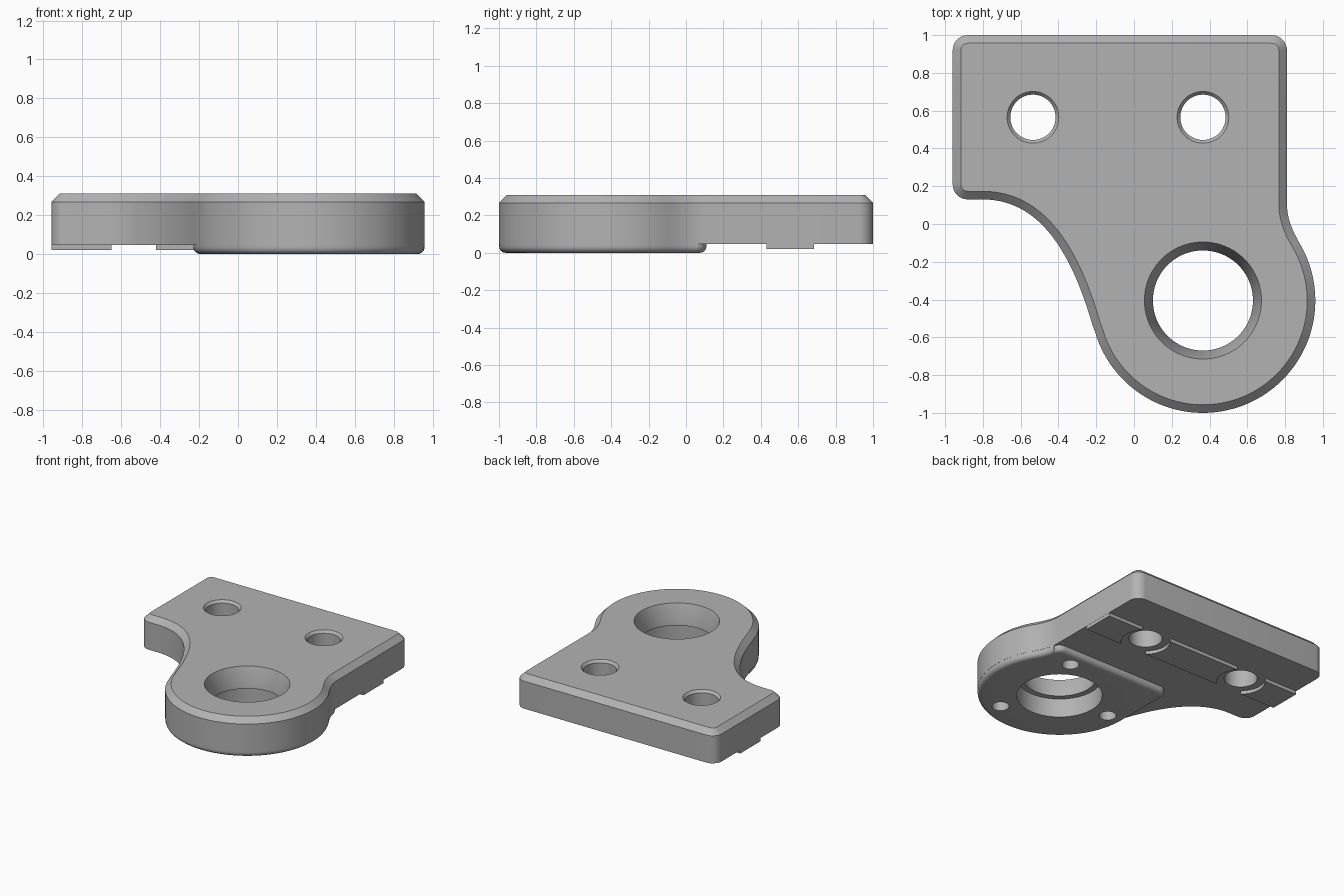
import bpy, bmesh, math
from mathutils import Vector

if "Cube" in bpy.data.objects:
    bpy.data.objects.remove(bpy.data.objects["Cube"])

grey = bpy.data.materials.new("plain_grey")
grey.diffuse_color = (0.45, 0.45, 0.45, 1)
grey.use_nodes = True
grey.node_tree.nodes["Principled BSDF"].inputs["Base Color"].default_value = grey.diffuse_color
BOSS = (0.365, -0.405)
BOSS_R = 0.595


def arc(cx, cy, r, a0, a1, n):
    return [(cx + r * math.cos(math.radians(a0 + (a1 - a0) * i / n)),
             cy + r * math.sin(math.radians(a0 + (a1 - a0) * i / n))) for i in range(n + 1)]


def bezier(a, b, c, d, n):
    a, b, c, d = map(Vector, (a, b, c, d))
    pts = []
    for i in range(n + 1):
        t = i / n
        s = 1 - t
        pts.append(tuple(a * s**3 + b * 3 * s * s * t + c * 3 * s * t * t + d * t**3))
    return pts


def inset(pts, d):
    """Move a counter-clockwise outline inward by d."""
    pts = [Vector(p) for p in pts]
    out = []
    for i, p in enumerate(pts):
        e0 = (p - pts[i - 1]).normalized()
        e1 = (pts[(i + 1) % len(pts)] - p).normalized()
        n0, n1 = Vector((-e0.y, e0.x)), Vector((-e1.y, e1.x))
        m = (n0 + n1).normalized()
        out.append(p + m * d / max(0.4, m.dot(n0)))
    return out


def make(name, rings):
    """Skin a stack of equal-length 3D rings and cap both ends."""
    bm = bmesh.new()
    rows = [[bm.verts.new(p) for p in ring] for ring in rings]
    n = len(rows[0])
    for lo, hi in zip(rows, rows[1:]):
        for i in range(n):
            j = (i + 1) % n
            bm.faces.new((lo[i], lo[j], hi[j], hi[i]))
    bm.faces.new(rows[0][::-1])
    bm.faces.new(rows[-1])
    bmesh.ops.recalc_face_normals(bm, faces=bm.faces)
    me = bpy.data.meshes.new(name)
    bm.to_mesh(me)
    bm.free()
    me.materials.append(grey)
    ob = bpy.data.objects.new(name, me)
    bpy.context.collection.objects.link(ob)
    return ob


def prism(name, pts, steps):
    """Extrude an outline through (inset, z) steps."""
    return make(name, [[(x, y, z) for x, y in (inset(pts, d) if d else pts)] for d, z in steps])


def turned(name, c, profile, n=64):
    """Revolve a (radius, z) profile about a vertical axis at c."""
    return make(name, [[(x, y, z) for x, y in arc(c[0], c[1], r, 0, 360, n)[:-1]] for r, z in profile])


def combine(ob, other, op):
    mod = ob.modifiers.new(op, 'BOOLEAN')
    mod.operation, mod.solver, mod.object = op, 'EXACT', other
    bpy.context.view_layer.objects.active = ob
    bpy.ops.object.modifier_apply(modifier=mod.name)
    bpy.data.objects.remove(other)


# Plate: square flange flowing into the round boss, chamfered on top
a_left = math.degrees(math.atan2(-0.165, -0.575)) + 360
a_right = math.degrees(math.atan2(0.305, 0.511))
right_flow = bezier((0.876, -0.1), (0.84, -0.04), (0.81, 0.03), (0.81, 0.1), 12)
outline = (arc(*BOSS, BOSS_R, a_left, a_right + 360, 72)[:-1] + right_flow
           + arc(0.73, 0.92, 0.08, 0, 90, 8) + arc(-0.88, 0.92, 0.08, 90, 180, 8)
           + arc(-0.88, 0.21, 0.08, 180, 270, 8)
           + bezier((-0.8, 0.13), (-0.47, 0.13), (-0.31, -0.21), (-0.21, -0.57), 32)[:-1])
bracket = prism("bracket_plate", outline, [(0, 0.047), (0, 0.267), (0.043, 0.31)])

# Raised pad under the boss with a rounded lower edge
pad_line = (arc(*BOSS, BOSS_R, 180, a_right + 360, 80)[:-1] + right_flow[:-2]
            + arc(0.74, 0.04, 0.07, 20, 90, 8) + arc(-0.16, 0.04, 0.07, 90, 180, 8))
fillet = [(0.001 + 0.035 * (1 - math.cos(t)), 0.035 * (1 - math.sin(t)))
          for t in [math.radians(90 - 15 * i) for i in range(7)]]
pad = prism("boss_pad", pad_line, fillet + [(0.001, 0.07)])

# Locating rib across the underside, relieved around the bolt holes
rib = prism("rib", [(-0.959, 0.43), (0.809, 0.43), (0.809, 0.685), (-0.959, 0.685)],
            [(0, 0.02), (0, 0.07)])
bolts = [(-0.535, 0.565), (0.365, 0.565)]
for c in bolts:
    combine(rib, turned("relief", c, [(0.177, 0), (0.177, 0.1)]), 'DIFFERENCE')
combine(bracket, pad, 'UNION')
combine(bracket, rib, 'UNION')

# Bolt holes with a small countersink
for c in bolts:
    combine(bracket, turned("bolt_hole", c, [(0.12, -0.1), (0.12, 0.29), (0.154, 0.33)], 48), 'DIFFERENCE')

# Main bore: counterbore below, narrow lip, taper above
combine(bracket, turned("bore", BOSS, [(0.31, -0.1), (0.31, 0.15), (0.265, 0.15),
                                       (0.265, 0.167), (0.3226, 0.35)], 80), 'DIFFERENCE')

# Three blind screw holes around the bore
for a in (60, 180, 300):
    c = arc(*BOSS, 0.455, a, a, 1)[0]
    combine(bracket, turned("screw_hole", c, [(0.062, -0.1), (0.062, 0.17)], 32), 'DIFFERENCE')

bpy.ops.object.select_all(action='DESELECT')
bracket.select_set(True)
bpy.context.view_layer.objects.active = bracket
bpy.ops.object.shade_smooth_by_angle(angle=math.radians(30))
